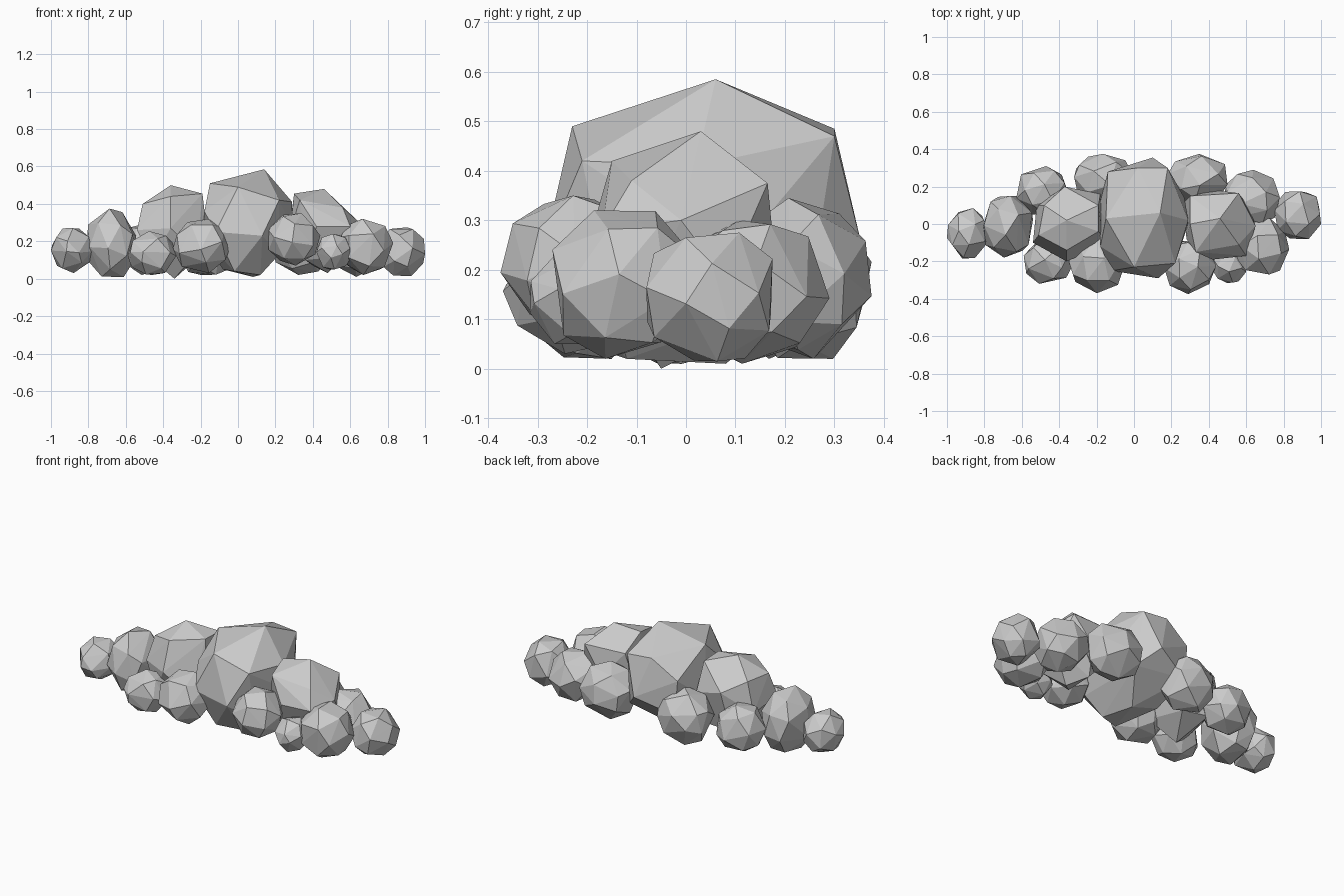
import bpy, bmesh, math, random
from mathutils import Vector, Euler

random.seed(11)


def hull_object(name, points):
    """Flat-faced convex lump around a set of points."""
    bm = bmesh.new()
    for p in points:
        bm.verts.new(p)
    bmesh.ops.convex_hull(bm, input=bm.verts[:])
    loose = [v for v in bm.verts if not v.link_faces]
    bmesh.ops.delete(bm, geom=loose, context='VERTS')
    bmesh.ops.recalc_face_normals(bm, faces=bm.faces[:])
    me = bpy.data.meshes.new(name)
    bm.to_mesh(me)
    bm.free()
    ob = bpy.data.objects.new(name, me)
    bpy.context.collection.objects.link(ob)
    return ob


def puff(name, xr, yr, zr, n=22):
    """Faceted, slightly irregular ball filling the given x, y, z ranges."""
    rot = Euler([random.uniform(0, 6.28) for _ in range(3)])
    pts = []
    for i in range(n):
        c = 1 - 2 * (i + 0.5) / n
        s = math.sqrt(1 - c * c)
        a = i * 2.399963
        p = Vector((s * math.cos(a), s * math.sin(a), c))
        p += Vector([random.uniform(-0.13, 0.13) for _ in range(3)])
        p.normalize()
        p.rotate(rot)
        pts.append(p)
    ranges = (xr, yr, zr)
    lo = [min(p[k] for p in pts) for k in range(3)]
    hi = [max(p[k] for p in pts) for k in range(3)]
    fit = [[r[0] + (p[k] - lo[k]) / (hi[k] - lo[k]) * (r[1] - r[0])
            for k, r in enumerate(ranges)] for p in pts]
    return hull_object(name, fit)


# Three tall puffs, shaped by their main corners
hull_object("centre_puff", [
    (0.14, 0.06, 0.585), (-0.15, 0.03, 0.51), (0.0, -0.23, 0.49),
    (0.18, 0.30, 0.47), (0.02, 0.30, 0.485), (0.22, -0.21, 0.42),
    (-0.14, 0.28, 0.38), (0.29, 0.02, 0.41), (-0.18, -0.12, 0.36),
    (0.29, 0.0, 0.28), (0.27, 0.14, 0.28), (-0.12, -0.25, 0.25),
    (0.13, -0.29, 0.23), (0.10, 0.355, 0.25), (-0.19, 0.08, 0.22),
    (-0.12, 0.28, 0.17), (0.20, 0.25, 0.15), (0.22, -0.15, 0.13),
    (-0.02, -0.18, 0.04), (0.12, -0.12, 0.02), (0.08, 0.08, 0.01),
    (-0.08, 0.10, 0.05)])
hull_object("left_middle_puff", [
    (-0.36, 0.02, 0.50), (-0.19, 0.10, 0.45), (-0.19, -0.04, 0.455),
    (-0.36, -0.14, 0.44), (-0.51, -0.06, 0.40), (-0.48, 0.10, 0.40),
    (-0.37, 0.20, 0.34), (-0.18, 0.16, 0.28), (-0.17, -0.06, 0.28),
    (-0.36, -0.20, 0.27), (-0.54, -0.10, 0.26), (-0.52, 0.10, 0.22),
    (-0.22, -0.14, 0.14), (-0.46, -0.12, 0.10), (-0.40, 0.15, 0.10),
    (-0.24, 0.12, 0.09), (-0.34, -0.05, 0.0)])
hull_object("right_middle_puff", [
    (0.46, 0.03, 0.48), (0.30, 0.0, 0.455), (0.33, -0.15, 0.42),
    (0.30, 0.15, 0.38), (0.56, 0.165, 0.375), (0.56, -0.11, 0.38),
    (0.65, -0.01, 0.30), (0.60, -0.17, 0.28), (0.42, -0.19, 0.28),
    (0.28, -0.08, 0.26), (0.27, 0.12, 0.22), (0.44, 0.18, 0.22),
    (0.62, 0.08, 0.18), (0.56, -0.10, 0.12), (0.36, -0.12, 0.10),
    (0.40, 0.10, 0.07), (0.48, 0.0, 0.03)])

# Lower puffs at both ends
puff("left_puff", (-0.81, -0.54), (-0.18, 0.15), (0.01, 0.375))
puff("left_end_puff", (-1.0, -0.78), (-0.185, 0.085), (0.03, 0.27))
puff("right_end_puff", (0.75, 1.0), (-0.08, 0.175), (0.015, 0.275))

# Back row
puff("back_outer_left_puff", (-0.63, -0.35), (0.05, 0.31), (0.02, 0.30))
puff("back_left_puff", (-0.32, -0.01), (0.11, 0.375), (0.02, 0.33))
puff("back_right_puff", (0.18, 0.50), (0.11, 0.375), (0.02, 0.345))
puff("back_outer_right_puff", (0.48, 0.78), (0.0, 0.29), (0.01, 0.30))

# Front row
puff("front_outer_right_puff", (0.55, 0.83), (-0.27, 0.03), (0.02, 0.32))
puff("front_small_puff", (0.42, 0.60), (-0.315, -0.12), (0.05, 0.24))
puff("front_right_puff", (0.16, 0.44), (-0.375, -0.09), (0.07, 0.35))
puff("front_left_puff", (-0.35, -0.04), (-0.37, -0.07), (0.03, 0.32))
puff("front_outer_left_puff", (-0.59, -0.33), (-0.32, -0.08), (0.02, 0.255))
